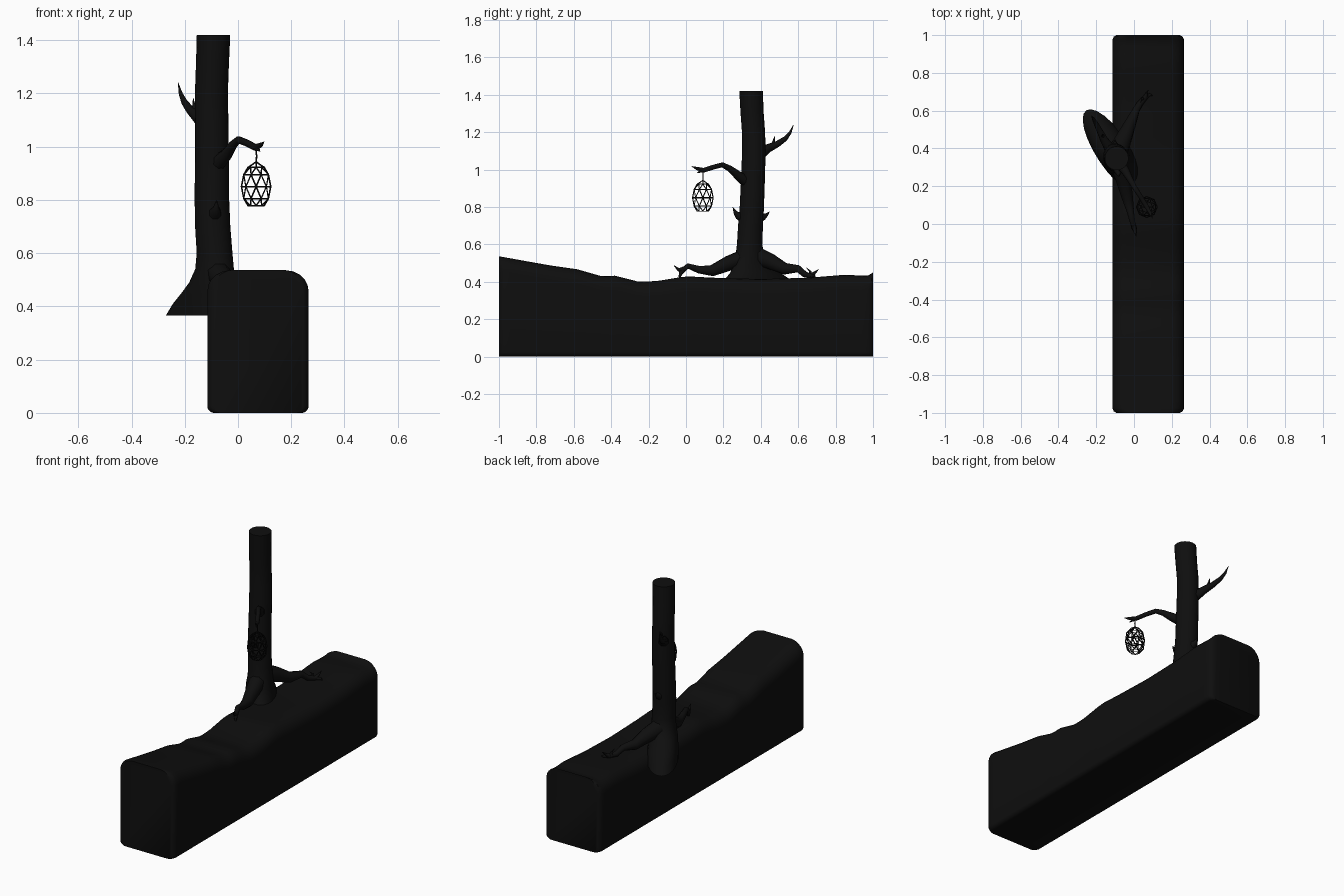
import bpy, bmesh, math
from mathutils import Vector

black = bpy.data.materials.new("soot black")
black.diffuse_color = (0.0045, 0.0045, 0.0045, 1)


def finish(bm, name, angle=40):
    bmesh.ops.recalc_face_normals(bm, faces=bm.faces)
    me = bpy.data.meshes.new(name)
    bm.to_mesh(me)
    bm.free()
    ob = bpy.data.objects.new(name, me)
    bpy.context.collection.objects.link(ob)
    me.materials.append(black)
    bpy.ops.object.select_all(action='DESELECT')
    ob.select_set(True)
    bpy.context.view_layer.objects.active = ob
    bpy.ops.object.shade_smooth_by_angle(angle=math.radians(angle))
    return ob


def loft(bm, rings):
    """Skin a list of closed point rings and cap both ends."""
    loops = [[bm.verts.new(p) for p in r] for r in rings]
    n = len(loops[0])
    for a, b in zip(loops, loops[1:]):
        for i in range(n):
            j = (i + 1) % n
            bm.faces.new((a[i], a[j], b[j], b[i]))
    bm.faces.new(loops[0][::-1])
    bm.faces.new(loops[-1])


def tube(bm, pts, sides=8):
    """Tapered tube through (x, y, z, radius) points."""
    ps = [Vector(p[:3]) for p in pts]
    rings = []
    for i, p in enumerate(ps):
        d = (ps[min(i + 1, len(ps) - 1)] - ps[max(i - 1, 0)]).normalized()
        side = d.cross(Vector((0.31, 0.2, 0.93)) if abs(d.z) < 0.9 else Vector((1, 0, 0))).normalized()
        up = side.cross(d)
        rings.append([p + pts[i][3] * (math.cos(t) * side + math.sin(t) * up)
                      for t in (2 * math.pi * k / sides for k in range(sides))])
    loft(bm, rings)


def limb(name, *paths):
    bm = bmesh.new()
    for p in paths:
        tube(bm, p)
    finish(bm, name, 60)


# ground block: rounded section swept along y under a rolling top line
def section(y, top, inset):
    x0, x1, z0 = -0.115 + inset, 0.265 - inset, 0
    pts = []
    corners = [(x1, z0, .025, -90), (x1, top, .075, 0), (x0, top, .075, 90), (x0, z0, .025, 180)]
    for x, z, r, a0 in corners:
        cx = x - r if x > 0.1 else x + r
        cz = z - r if z > 0.1 else z + r
        for k in range(6):
            a = math.radians(a0 + 18 * k)
            pts.append((cx + r * math.cos(a), y, cz + r * math.sin(a)))
    return pts


hill = [(-1, .537), (-.85, .51), (-.72, .487), (-.58, .467), (-.45, .43), (-.38, .433), (-.25, .40),
        (-.15, .405), (0, .43), (.15, .422), (.4, .415), (.65, .422), (.85, .438), (.97, .432), (1, .45)]


def height(y):
    for (a, za), (b, zb) in zip(hill, hill[1:]):
        if y <= b:
            return za + (zb - za) * (y - a) / (b - a)
    return hill[-1][1]


ys = [-1, -.992, -.975] + [-.94 + .04 * i for i in range(48)] + [.975, .992, 1]
bm = bmesh.new()
loft(bm, [section(y, height(y), {1: .022, .992: .008}.get(abs(y), 0)) for y in ys])
finish(bm, "ground")

# trunk: oval buttress at the foot turning into a round, wandering stem
long_dir, short_dir = Vector((.55, -.835, 0)), Vector((.835, .55, 0))
stem = [(-.11, .385, .365, .26, .09), (-.11, .383, .41, .205, .088), (-.105, .37, .45, .15, .083),
        (-.095, .35, .49, .11, .077), (-.088, .342, .54, .08, .07), (-.088, .34, .6, .068, .067),
        (-.095, .345, .7, .067, .066), (-.098, .352, .8, .065, .065), (-.098, .358, .95, .064, .064),
        (-.099, .363, 1.1, .063, .063), (-.1, .361, 1.2, .062, .062), (-.096, .353, 1.31, .062, .062),
        (-.092, .348, 1.42, .063, .063)]
bm = bmesh.new()
loft(bm, [[Vector((x, y, z)) + a * math.cos(t) * long_dir + b * math.sin(t) * short_dir
           for t in (2 * math.pi * k / 24 for k in range(24))] for x, y, z, a, b in stem])
finish(bm, "trunk")

# roots with forked, thorny ends
limb("front_root",
     [(-.08, .32, .53, .05), (-.055, .23, .50, .042), (-.035, .14, .46, .032), (-.02, .07, .465, .021),
      (-.008, .01, .485, .015), (.002, -.025, .455, .014), (.008, -.035, .425, .006)],
     [(0, -.01, .47, .014), (.006, -.04, .465, .01), (.012, -.065, .488, .001)])
limb("back_root",
     [(-.09, .37, .54, .055), (-.055, .45, .51, .045), (-.02, .53, .47, .032), (.01, .6, .47, .02),
      (.03, .635, .44, .017), (.06, .67, .432, .014), (.075, .71, .468, .001)],
     [(.045, .66, .435, .012), (.045, .665, .455, .006), (.035, .645, .475, .001)],
     [(.06, .67, .432, .012), (.085, .685, .43, .008), (.1, .68, .425, .001)])

# branches and broken twigs
limb("lantern_branch",
     [(-.085, .33, .93, .032), (-.045, .28, .968, .024), (-.02, .235, 1.005, .017), (.002, .195, 1.026, .014),
      (.035, .145, 1.013, .013), (.065, .095, .997, .013), (.085, .06, 1.006, .009), (.098, .03, 1.018, .001)],
     [(.065, .095, .997, .011), (.075, .075, .99, .007), (.083, .058, .982, .001)])
limb("upper_branch",
     [(-.12, .39, 1.08, .033), (-.155, .44, 1.115, .023), (-.18, .49, 1.138, .017), (-.2, .53, 1.165, .013),
      (-.215, .557, 1.198, .008), (-.225, .575, 1.24, .001)],
     [(-.16, .46, 1.12, .012), (-.165, .467, 1.145, .008), (-.168, .476, 1.182, .001)])
limb("broken_twigs",
     [(-.09, .32, .735, .03), (-.085, .28, .755, .022), (-.082, .265, .77, .012), (-.08, .25, .8, .001)],
     [(-.1, .38, .735, .03), (-.1, .415, .75, .02), (-.1, .43, .758, .01), (-.1, .447, .776, .001)])

# hanging wire lantern: triangulated cage made with a wireframe
bm = bmesh.new()
n, prev = 8, None
for r, (z, rad) in enumerate([(.923, .03), (.895, .05), (.85, .055), (.805, .05), (.778, .03)]):
    off = .5 * (r % 2)
    ring = [bm.verts.new((.068 + rad * math.cos(2 * math.pi * (k + off) / n),
                          .09 + rad * math.sin(2 * math.pi * (k + off) / n), z)) for k in range(n)]
    if prev:
        for k in range(n):
            j = (k + 1) % n
            if r % 2:
                bm.faces.new((prev[k], prev[j], ring[k]))
                bm.faces.new((prev[j], ring[j], ring[k]))
            else:
                bm.faces.new((prev[k], prev[j], ring[j]))
                bm.faces.new((prev[k], ring[j], ring[k]))
    prev = ring
cage = finish(bm, "lantern_cage")
wire = cage.modifiers.new("wire", 'WIREFRAME')
wire.thickness = .006
wire.offset = 0

# hook wire and the struts that spread to the cage rim
limb("lantern_hook",
     [(.066, .093, 1.0, .003), (.07, .09, .965, .003), (.068, .09, .94, .003)],
     *[[(.068, .09, .943, .003),
        (.068 + .03 * math.cos(math.pi * k / 2), .09 + .03 * math.sin(math.pi * k / 2), .922, .003)]
       for k in range(4)])
